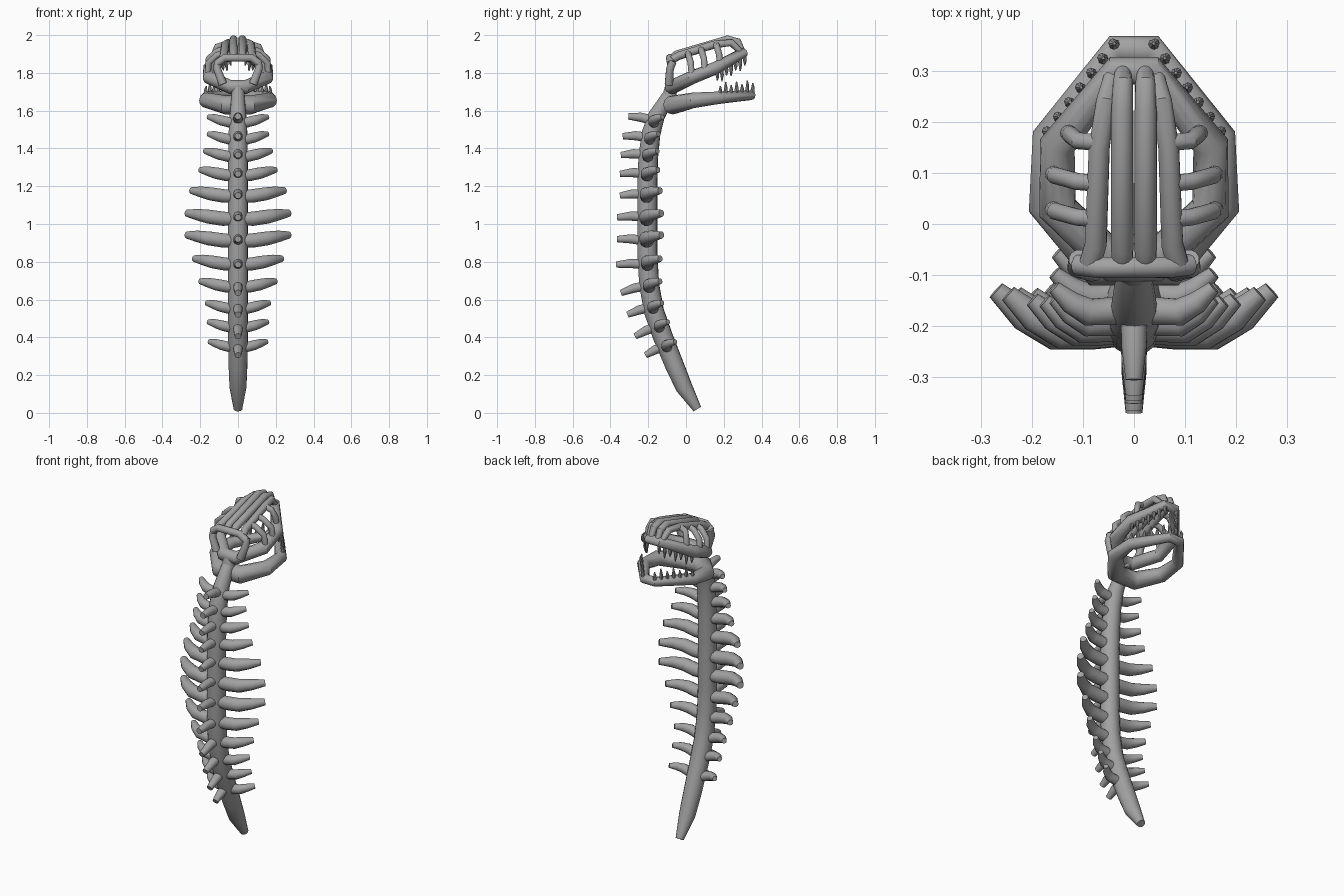
import bpy, bmesh, math
from mathutils import Vector

if "Cube" in bpy.data.objects:
    bpy.data.objects.remove(bpy.data.objects["Cube"])

bone = bpy.data.materials.new("bone grey")
bone.diffuse_color = (0.36, 0.36, 0.36, 1)
bone.use_nodes = True
bone.node_tree.nodes["Principled BSDF"].inputs["Base Color"].default_value = bone.diffuse_color


def tube(name, pts, radii, closed=False, sides=12):
    """Capped (or looped) tube through pts with a radius at each point."""
    pts = [Vector(p) for p in pts]
    n = len(pts)
    bm = bmesh.new()
    rings, u = [], None
    for i, p in enumerate(pts):
        if closed:
            a, b = pts[i - 1], pts[(i + 1) % n]
        else:
            a, b = pts[max(i - 1, 0)], pts[min(i + 1, n - 1)]
        d1 = (p - a).normalized()
        d2 = (b - p).normalized()
        t = (d1 + d2).normalized()
        if u is None or closed:
            u = Vector((0, 0, 1)) if closed else t.orthogonal()
        u = (u - t * u.dot(t)).normalized()
        v = t.cross(u)
        # widen in the bend plane so that mitred corners keep their width
        k = 1 / max(0.75, t.dot(d2)) if closed else 1
        rings.append([bm.verts.new(p + radii[i] * (u * math.cos(2 * math.pi * j / sides)
                      + v * k * math.sin(2 * math.pi * j / sides))) for j in range(sides)])
    for i in range(n if closed else n - 1):
        r, s = rings[i], rings[(i + 1) % n]
        for j in range(sides):
            m = (j + 1) % sides
            bm.faces.new((r[j], r[m], s[m], s[j]))
    if not closed:
        bm.faces.new(rings[0])
        bm.faces.new(rings[-1])
    bmesh.ops.recalc_face_normals(bm, faces=bm.faces[:])
    me = bpy.data.meshes.new(name)
    bm.to_mesh(me)
    bm.free()
    me.materials.append(bone)
    ob = bpy.data.objects.new(name, me)
    bpy.context.collection.objects.link(ob)
    bpy.ops.object.select_all(action='DESELECT')
    ob.select_set(True)
    bpy.context.view_layer.objects.active = ob
    bpy.ops.object.shade_smooth_by_angle(angle=math.radians(40))
    return ob


def pair(name, pts, radii, **kw):
    for s, side in ((-1, "left"), (1, "right")):
        tube(f"{side}_{name}", [(s * x, y, z) for x, y, z in pts], radii, **kw)


def loop(half):
    """Complete a closed ring from its right half, back to front."""
    return half + [(-x, y, z) for x, y, z in reversed(half)]


# Spine: (y, z, radius)
SPINE = [(.06, .02, .023), (-.01, .135, .045), (-.06, .25, .05), (-.125, .41, .053),
         (-.17, .54, .053), (-.195, .68, .053), (-.205, .85, .053), (-.205, 1.2, .053),
         (-.2, 1.35, .052), (-.185, 1.48, .05), (-.155, 1.575, .044), (-.1, 1.665, .036),
         (-.07, 1.7, .034)]
tube("spine", [(0, y, z) for y, z, r in SPINE], [r for y, z, r in SPINE], sides=16)


def spine_y(z):
    for (y0, z0, _), (y1, z1, _) in zip(SPINE, SPINE[1:]):
        if z0 <= z <= z1:
            return y0 + (y1 - y0) * (z - z0) / (z1 - z0)


# Vertebrae: base height, rib reach, back spike tip (y, z)
VERTEBRAE = [(1.535, .165, -.305, 1.57), (1.445, .165, -.335, 1.465), (1.355, .185, -.345, 1.365),
             (1.255, .21, -.35, 1.265), (1.145, .26, -.35, 1.15), (1.025, .285, -.365, 1.035),
             (.91, .285, -.365, .92), (.785, .245, -.37, .785), (.665, .21, -.345, .635),
             (.55, .175, -.31, .52), (.45, .165, -.27, .405), (.345, .16, -.215, .305)]
for i, (z, reach, ty, tz) in enumerate(VERTEBRAE, 1):
    y, s = spine_y(z), reach / .285
    w = s ** .6
    pair(f"rib_{i}", [(0, y, z), (.08 * s, y - .003, z + .003), (.155 * s, y - .005, z + .014),
                      (.215 * s, y + .025 * s, z + .025), (.27 * s, y + .075 * s, z + .032)],
         [.034 * w, .039 * w, .038 * w, .031 * w, .019 * w])
    b = Vector((0, y, z + (.012 if z > 1 else 0 if z > .7 else .012)))
    tip = Vector((0, ty, tz))
    mid = b.lerp(tip, .55) + Vector((0, 0, .006))
    tube(f"back_spike_{i}", [b, mid, tip], [.027, .025, .017])

# Jaws: closed rings
LOWER = [(.065, -.07, 1.63), (.165, .04, 1.655), (.165, .17, 1.668), (.035, .342, 1.682)]
UPPER = [(.04, -.075, 1.725), (.15, .03, 1.775), (.15, .155, 1.825), (.035, .3, 1.905)]
for name, half, r in (("lower_jaw", LOWER, [.05, .041, .033, .026]),
                      ("upper_jaw", UPPER, [.037, .036, .034, .026])):
    tube(name, loop(half), r + r[::-1], closed=True)
tube("neck_joint", [(0, -.1, 1.64), (0, -.075, 1.73)], [.036, .036])

# Skull roof bars
pair("inner_roof_bar", [(.023, -.075, 1.875), (.023, -.05, 1.897), (.023, .22, 1.977),
                        (.022, .275, 1.965), (.022, .3, 1.91)], [.02, .022, .022, .02, .016])
pair("outer_roof_bar", [(.085, -.075, 1.87), (.075, -.04, 1.89), (.068, .15, 1.95),
                        (.055, .24, 1.96), (.042, .295, 1.905)], [.022, .022, .021, .02, .016])

# Back of the skull: cross bar and posts
tube("skull_cross_bar", [(-.11, -.08, 1.85), (-.07, -.085, 1.88), (.07, -.085, 1.88),
                         (.11, -.08, 1.85)], [.021] * 4)
pair("skull_post", [(.107, -.07, 1.86), (.11, -.085, 1.82), (.08, -.09, 1.74)], [.021, .021, .023])

# Curved cheek struts
for i, (y, zt, xo, zb) in enumerate([(.01, 1.905, .155, 1.785), (.08, 1.925, .155, 1.805),
                                     (.16, 1.95, .125, 1.85)], 1):
    pair(f"cheek_strut_{i}", [(.075, y, zt), (.11, y + .003, zt - .01), (xo, y + .015, zt - .05),
                              (xo + .005, y + .02, zb)], [.017, .017, .017, .016])

# Teeth along the front of each jaw
for k in range(7):
    t = .02 + k / 6
    long = .062 if k % 2 else .045
    for name, half, up, r in (("upper_tooth", UPPER, -1, .022), ("lower_tooth", LOWER, 1, .018)):
        p = Vector(half[2]).lerp(Vector(half[3]), t) + Vector((.006, .006, up * r))
        pair(f"{name}_{k + 1}", [p, p + Vector((.003, .003, up * long * .5)),
                                 p + Vector((0, .002, up * long))], [.011, .009, .003], sides=8)
